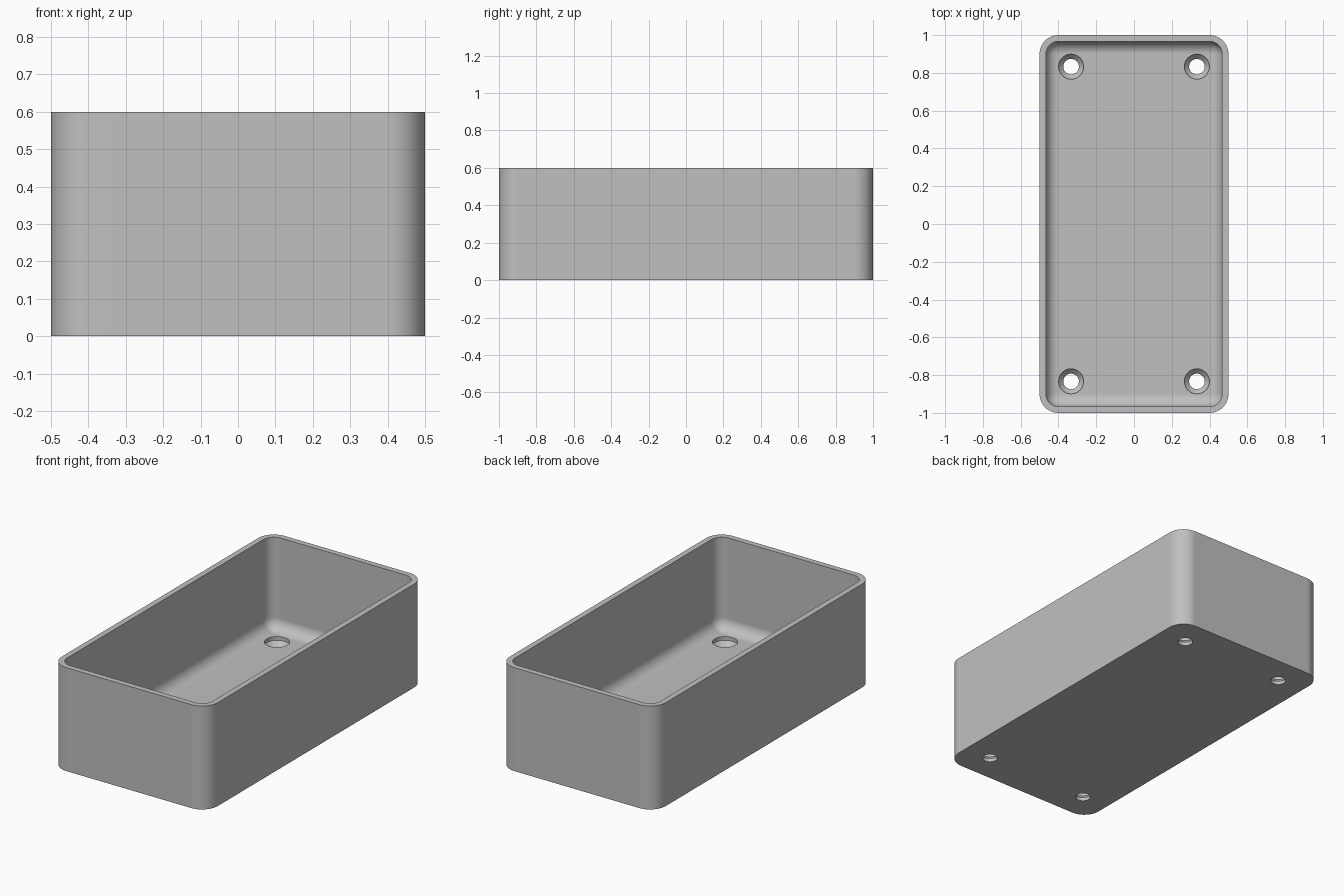
import bpy
import bmesh
from math import sin, cos, pi

old = bpy.data.objects.get("Cube")
if old:
    bpy.data.objects.remove(old, do_unlink=True)

HALF_X, HALF_Y, HEIGHT = 0.5, 1.0, 0.6
CORNER, WALL, FLOOR = 0.1, 0.0333, 0.067
FILLET = CORNER - WALL
CORNER_STEPS, FILLET_STEPS, HOLE_SIDES = 12, 10, 40

grey = bpy.data.materials.new("plain_grey")
grey.use_nodes = True
grey.diffuse_color = (0.53, 0.53, 0.53, 1)
grey.node_tree.nodes["Principled BSDF"].inputs["Base Color"].default_value = grey.diffuse_color


def rounded_ring(bm, inset, z):
    """Ring of vertices around a rounded rectangle, inset from the outer wall."""
    radius = CORNER - inset
    cx, cy = HALF_X - CORNER, HALF_Y - CORNER
    ring = []
    for quarter, (sx, sy) in enumerate([(1, 1), (-1, 1), (-1, -1), (1, -1)]):
        for i in range(CORNER_STEPS + 1):
            a = (quarter + i / CORNER_STEPS) * pi / 2
            ring.append(bm.verts.new((sx * cx + radius * cos(a), sy * cy + radius * sin(a), z)))
    return ring


def circle_ring(bm, x, y, radius, z):
    angles = [2 * pi * i / HOLE_SIDES for i in range(HOLE_SIDES)]
    return [bm.verts.new((x + radius * cos(a), y + radius * sin(a), z)) for a in angles]


def loft(bm, rings):
    """Join successive rings with quads and cap both ends."""
    for low, high in zip(rings, rings[1:]):
        for i in range(len(low)):
            j = (i + 1) % len(low)
            bm.faces.new((low[i], low[j], high[j], high[i]))
    bm.faces.new(rings[0][::-1])
    bm.faces.new(rings[-1])


def make_object(name, bm):
    bmesh.ops.remove_doubles(bm, verts=bm.verts, dist=0.0001)
    bmesh.ops.recalc_face_normals(bm, faces=bm.faces)
    mesh = bpy.data.meshes.new(name)
    bm.to_mesh(mesh)
    bm.free()
    mesh.materials.append(grey)
    obj = bpy.data.objects.new(name, mesh)
    bpy.context.collection.objects.link(obj)
    return obj


# Open tray: outer wall, flat rim, inner wall, rounded transition to the floor
bm = bmesh.new()
profile = [(0, 0), (0, HEIGHT), (WALL, HEIGHT)]
for i in range(FILLET_STEPS + 1):
    a = i / FILLET_STEPS * pi / 2
    profile.append((WALL + FILLET * (1 - cos(a)), FLOOR + FILLET * (1 - sin(a))))
loft(bm, [rounded_ring(bm, inset, z) for inset, z in profile])
tray = make_object("box_tray", bm)

# Four countersunk screw holes, cut through the floor
bm = bmesh.new()
hole_profile = [(0.041, -0.05), (0.041, 0.02), (0.066, 0.046), (0.066, 0.12)]
for x in (-0.333, 0.333):
    for y in (-0.833, 0.833):
        loft(bm, [circle_ring(bm, x, y, r, z) for r, z in hole_profile])
cutter = make_object("screw_hole_cutter", bm)
cutter.hide_render = True

cut = tray.modifiers.new("screw_holes", "BOOLEAN")
cut.operation = "DIFFERENCE"
cut.solver = "EXACT"
cut.object = cutter
bpy.ops.object.select_all(action="DESELECT")
bpy.context.view_layer.objects.active = tray
tray.select_set(True)
bpy.ops.object.modifier_apply(modifier=cut.name)
bpy.data.objects.remove(cutter, do_unlink=True)

# Smooth rounded corners with crisp rim and hole edges
bpy.ops.object.shade_smooth_by_angle(angle=pi / 6)
weighted = tray.modifiers.new("even_shading", "WEIGHTED_NORMAL")
weighted.keep_sharp = True
